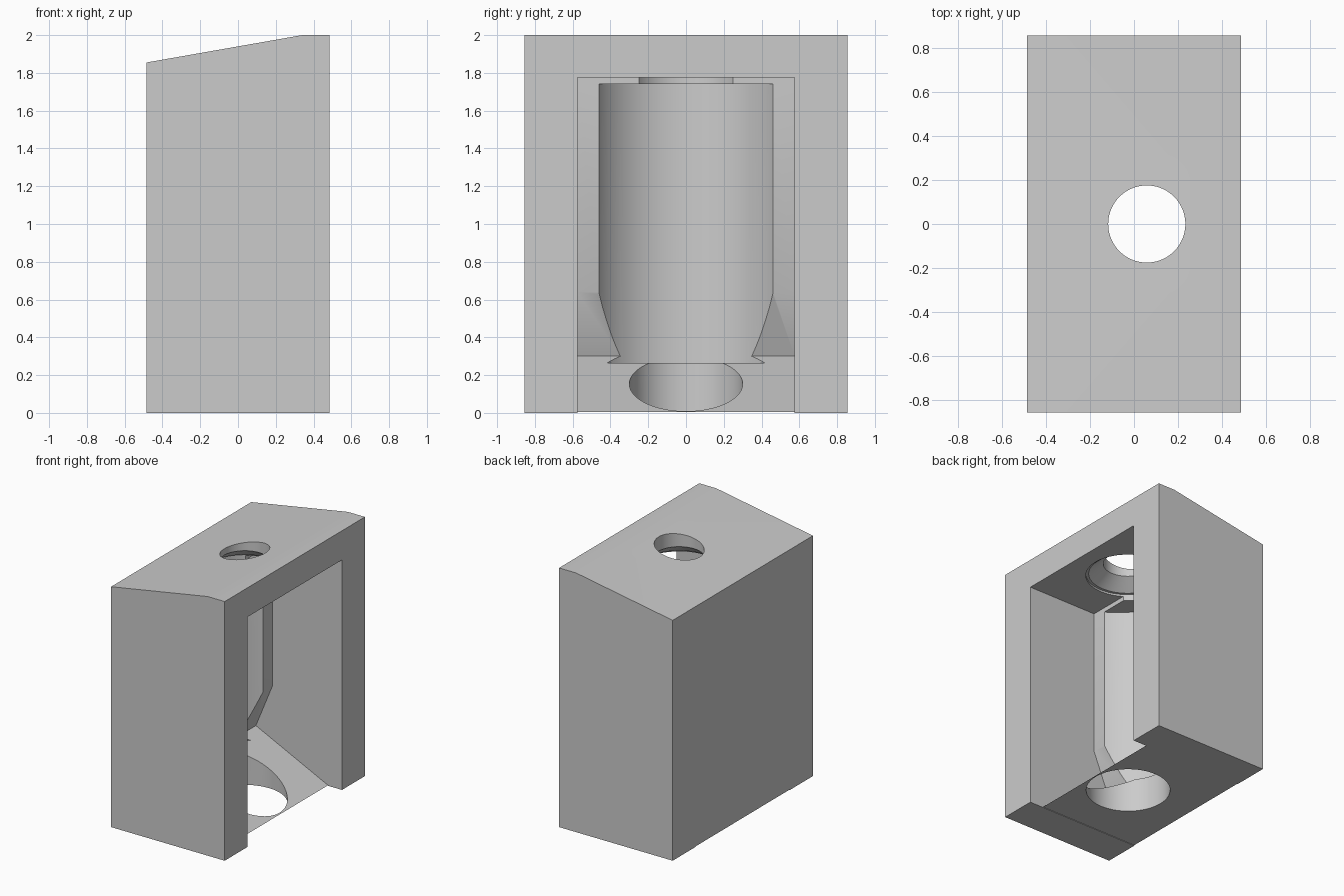
import bpy, bmesh, math
from mathutils import Vector

if "Cube" in bpy.data.objects:
    bpy.data.objects.remove(bpy.data.objects["Cube"])

grey = bpy.data.materials.new("light grey")
grey.use_nodes = True
grey.diffuse_color = (0.6, 0.6, 0.6, 1)
grey.node_tree.nodes["Principled BSDF"].inputs["Base Color"].default_value = grey.diffuse_color


def finish(bm, name):
    bmesh.ops.recalc_face_normals(bm, faces=bm.faces)
    mesh = bpy.data.meshes.new(name)
    bm.to_mesh(mesh)
    bm.free()
    mesh.materials.append(grey)
    ob = bpy.data.objects.new(name, mesh)
    bpy.context.collection.objects.link(ob)
    return ob


def prism(name, profile, half_width):
    """Extrude an x-z profile symmetrically along y."""
    bm = bmesh.new()
    face = bm.faces.new([bm.verts.new((x, -half_width, z)) for x, z in profile])
    new = bmesh.ops.extrude_face_region(bm, geom=[face])["geom"]
    verts = [v for v in new if isinstance(v, bmesh.types.BMVert)]
    bmesh.ops.translate(bm, verts=verts, vec=(0, 2 * half_width, 0))
    return finish(bm, name)


def turned(name, profile, cx, steps=96):
    """Stack rings of (radius, z) around a vertical axis at x = cx."""
    bm = bmesh.new()
    rings = []
    for r, z in profile:
        angles = [math.tau * i / steps for i in range(steps)]
        rings.append([bm.verts.new((cx + r * math.cos(a), r * math.sin(a), z)) for a in angles])
    for low, high in zip(rings, rings[1:]):
        for i in range(steps):
            j = (i + 1) % steps
            bm.faces.new((low[i], low[j], high[j], high[i]))
    bm.faces.new(rings[0])
    bm.faces.new(rings[-1])
    return finish(bm, name)


# Housing block with a sloped top
housing = prism("housing", [(-0.485, 0), (0.485, 0), (0.485, 2), (0.34, 2), (-0.485, 1.855)], 0.855)

cutters = [
    # Shallow step under the floor between the side walls
    prism("floor_step", [(-0.6, -0.1), (0.6, -0.1), (0.6, 0.004), (-0.6, 0.004)], 0.575),
    # Open bay with sloping floor and kicked-back rear wall
    prism("bay", [(0.37, -0.1), (0.6, -0.1), (0.6, 1.775), (-0.11, 1.775),
                  (-0.11, 0.64), (-0.25, 0.3), (0.37, 0.002)], 0.5752),
    # Rounded recess in the rear wall
    turned("rear_recess", [(0.53, 0.265), (0.53, 1.74)], 0.15),
    # Hole through the floor
    turned("floor_hole", [(0.3, -0.1), (0.3, 0.35)], 0.055),
    # Countersunk hole through the top
    turned("top_hole", [(0.3, 1.7), (0.3, 1.79), (0.28, 1.79), (0.175, 1.87), (0.175, 2.1)], 0.058),
]

bpy.context.view_layer.objects.active = housing
for cutter in cutters:
    mod = housing.modifiers.new(cutter.name, 'BOOLEAN')
    mod.operation = 'DIFFERENCE'
    mod.solver = 'EXACT'
    mod.object = cutter
    bpy.ops.object.modifier_apply(modifier=mod.name)
for cutter in cutters:
    bpy.data.objects.remove(cutter)

bpy.ops.object.select_all(action='DESELECT')
housing.select_set(True)
bpy.ops.object.shade_smooth_by_angle(angle=math.radians(25))
